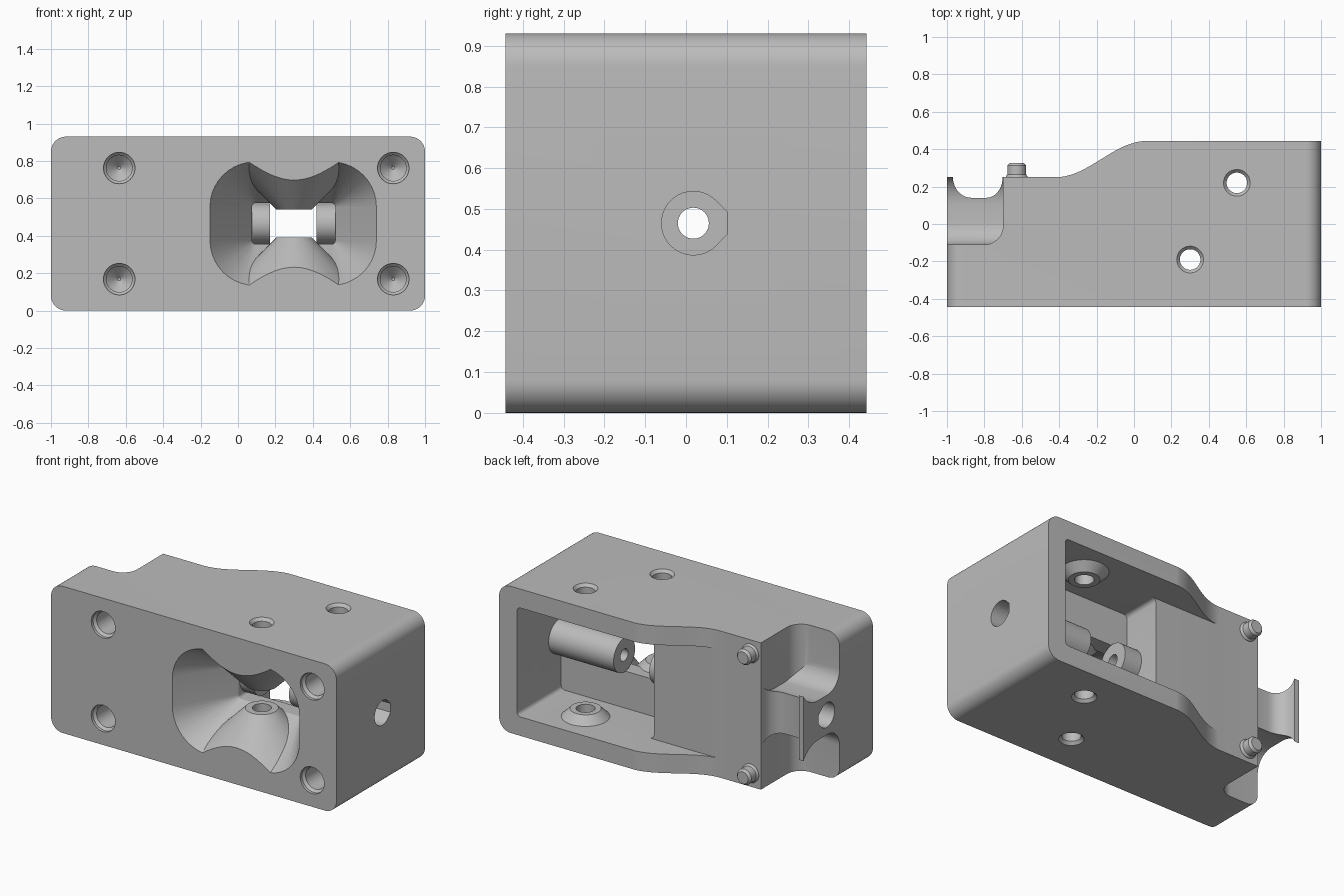
import bpy, bmesh, math
from math import sin, cos, pi

if "Cube" in bpy.data.objects:
    bpy.data.objects.remove(bpy.data.objects["Cube"], do_unlink=True)

MID = 0.465          # half height, the mirror plane of the block
TOP = 2 * MID
grey = bpy.data.materials.new("plain grey")
grey.use_nodes = True
grey.diffuse_color = (0.5, 0.5, 0.5, 1)
grey.node_tree.nodes["Principled BSDF"].inputs["Base Color"].default_value = (0.5, 0.5, 0.5, 1)


def place(axis, a, b, t):
    return {"x": (t, a, b), "y": (a, t, b), "z": (a, b, t)}[axis]


def loft(name, axis, rings):
    """Closed solid through rings given as (position, outline)."""
    bm = bmesh.new()
    loops = [[bm.verts.new(place(axis, a, b, t)) for a, b in pts] for t, pts in rings]
    n = len(loops[0])
    for lo, hi in zip(loops, loops[1:]):
        for i in range(n):
            j = (i + 1) % n
            bm.faces.new((lo[i], lo[j], hi[j], hi[i]))
    bm.faces.new(loops[0])
    bm.faces.new(loops[-1])
    bmesh.ops.recalc_face_normals(bm, faces=bm.faces)
    mesh = bpy.data.meshes.new(name)
    bm.to_mesh(mesh)
    bm.free()
    obj = bpy.data.objects.new(name, mesh)
    mesh.materials.append(grey)
    bpy.context.collection.objects.link(obj)
    return obj


def prism(name, axis, pts, lo, hi):
    return loft(name, axis, [(lo, pts), (hi, pts)])


def arc(cx, cy, rx, ry, a0, a1, n=10):
    angles = [math.radians(a0 + (a1 - a0) * i / n) for i in range(n + 1)]
    return [(cx + rx * cos(a), cy + ry * sin(a)) for a in angles]


def lathe(name, axis, cx, cy, profile, n=40):
    return loft(name, axis, [(t, arc(cx, cy, r, r, 0, 360, n)[:-1]) for t, r in profile])


def rounded(x0, x1, y0, y1, r, n=10):
    corners = ((x1 - r, y1 - r, 0), (x0 + r, y1 - r, 90), (x0 + r, y0 + r, 180), (x1 - r, y0 + r, 270))
    return [p for cx, cy, a in corners for p in arc(cx, cy, r, r, a, a + 90, n)]


def combine(obj, tool, operation="DIFFERENCE"):
    mod = obj.modifiers.new("cut", "BOOLEAN")
    mod.operation, mod.solver, mod.object = operation, "EXACT", tool
    graph = bpy.context.evaluated_depsgraph_get()
    mesh = bpy.data.meshes.new_from_object(obj.evaluated_get(graph))
    obj.modifiers.clear()
    obj.data = mesh
    bpy.data.objects.remove(tool, do_unlink=True)


def flip(pts):
    return [(a, TOP - b) for a, b in pts]


# Main block, rounded along its long depth edges
body = prism("housing", "y", rounded(-1, 1, 0, TOP, 0.08), -0.443, 0.443)

# Stepped back with an S-shaped shoulder
shoulder = [(-0.42 + 0.49 * i / 20, 0.347 - 0.097 * cos(pi * i / 20)) for i in range(21)]
combine(body, prism("back_cut", "z", [(-1.1, 0.25)] + shoulder + [(0.07, 0.6), (-1.1, 0.6)], -0.1, 1.1))

# Two end pockets that leave a flared cleat between them
trough = [(-0.2, 1.1)] + arc(0.01, 0.71, 0.12, 0.12, 180, 270) + arc(0.1, 0.71, 0.16, 0.12, 270, 350) + [(0.28, 1.1)]
for side in (trough, flip(trough)):
    pocket = prism("pocket_cut", "x", side, -1.1, -0.6)
    plan = [(-1.1, 0.6), (-1.1, -0.11)] + arc(-0.8, -0.01, 0.1, 0.1, 270, 360) + [(-0.7, 0.6)]
    combine(pocket, prism("pocket_plan", "z", plan, -0.5, 1.5), "INTERSECT")
    combine(body, pocket)

# Dip behind the end flange of the cleat
dip = [(-0.968, 0.4)] + arc(-0.868, 0.25, 0.1, 0.11, 180, 270) + arc(-0.79, 0.25, 0.088, 0.11, 270, 360) + [(-0.702, 0.4)]
combine(body, prism("dip_cut", "z", dip, 0.2, 0.73))

# Open cavity in the back, with a shallow shelf beside it
combine(body, prism("cavity_cut", "y", rounded(0.05, 0.875, 0.12, 0.81, 0.025, 4), 0, 0.6))
combine(body, prism("shelf_cut", "y", [(-0.5, 0.12), (0.2, 0.12), (0.2, 0.81), (-0.5, 0.81)], 0.251, 0.6))

# Funnel in the front, squeezed by a cone from below and from above
mouth = rounded(-0.15, 0.74, 0.135, 0.795, 0.24)
throat = rounded(0.075, 0.52, 0.355, 0.575, 0.02)
wide = rounded(-0.179, 0.769, 0.107, 0.823, 0.26)
funnel = loft("funnel_cut", "y", [(-0.486, wide), (-0.443, mouth), (-0.1, throat), (0.03, throat)])
for profile in ([(-0.05, 0.535), (0.39, 0.095)], [(0.54, 0.095), (0.98, 0.535)]):
    combine(funnel, lathe("cone", "z", 0.3, -0.19, profile, 64))
combine(body, funnel)

# Axle tubes and pin bosses inside the cavity
for lo, hi in ((0.42, 0.92), (0.03, 0.17)):
    combine(body, lathe("axle_tube", "x", 0.018, MID, [(lo, 0.108), (hi, 0.108)]), "UNION")
for profile in ([(0.06, 0.2), (0.17, 0.09)], [(TOP - 0.17, 0.09), (TOP - 0.06, 0.2)]):
    combine(body, lathe("pin_boss", "z", 0.55, 0.22, profile), "UNION")

# Long axle bore with flat-topped teardrop mouths
combine(body, lathe("axle_bore", "x", 0.018, MID, [(-1.1, 0.038), (1.1, 0.038)]))
drop = arc(0.018, MID, 0.078, 0.078, 45, 315, 30) + [(0.1, MID - 0.028), (0.1, MID + 0.028)]
for lo, hi in ((0.55, 1.1), (-1.1, -0.8)):
    combine(body, prism("bore_mouth", "x", drop, lo, hi))

# Vertical pin holes with chamfered rims
for x, y in ((0.55, 0.22), (0.3, -0.19)):
    combine(body, lathe("pin_hole", "z", x, y, [(-0.02, 0.09), (0.018, 0.055), (TOP - 0.018, 0.055), (TOP + 0.02, 0.09)]))

# Blind screw holes in the front
for x in (-0.635, 0.83):
    for z in (MID - 0.297, MID + 0.297):
        profile = [(-0.46, 0.084), (-0.425, 0.084), (-0.41, 0.069), (-0.1, 0.069), (-0.04, 0.008)]
        combine(body, lathe("screw_hole", "y", x, z, profile))

# Locating pegs on the back
pegs = []
for name, z in (("lower_peg", 0.085), ("upper_peg", TOP - 0.085)):
    profile = [(0.24, 0.06), (0.255, 0.058), (0.265, 0.05), (0.312, 0.05), (0.327, 0.038)]
    pegs.append(lathe(name, "y", -0.627, z, profile))

# Smooth curved walls, crisp edges
bpy.ops.object.select_all(action="DESELECT")
for obj in [body] + pegs:
    obj.select_set(True)
bpy.context.view_layer.objects.active = body
bpy.ops.object.shade_smooth_by_angle(angle=math.radians(25))
